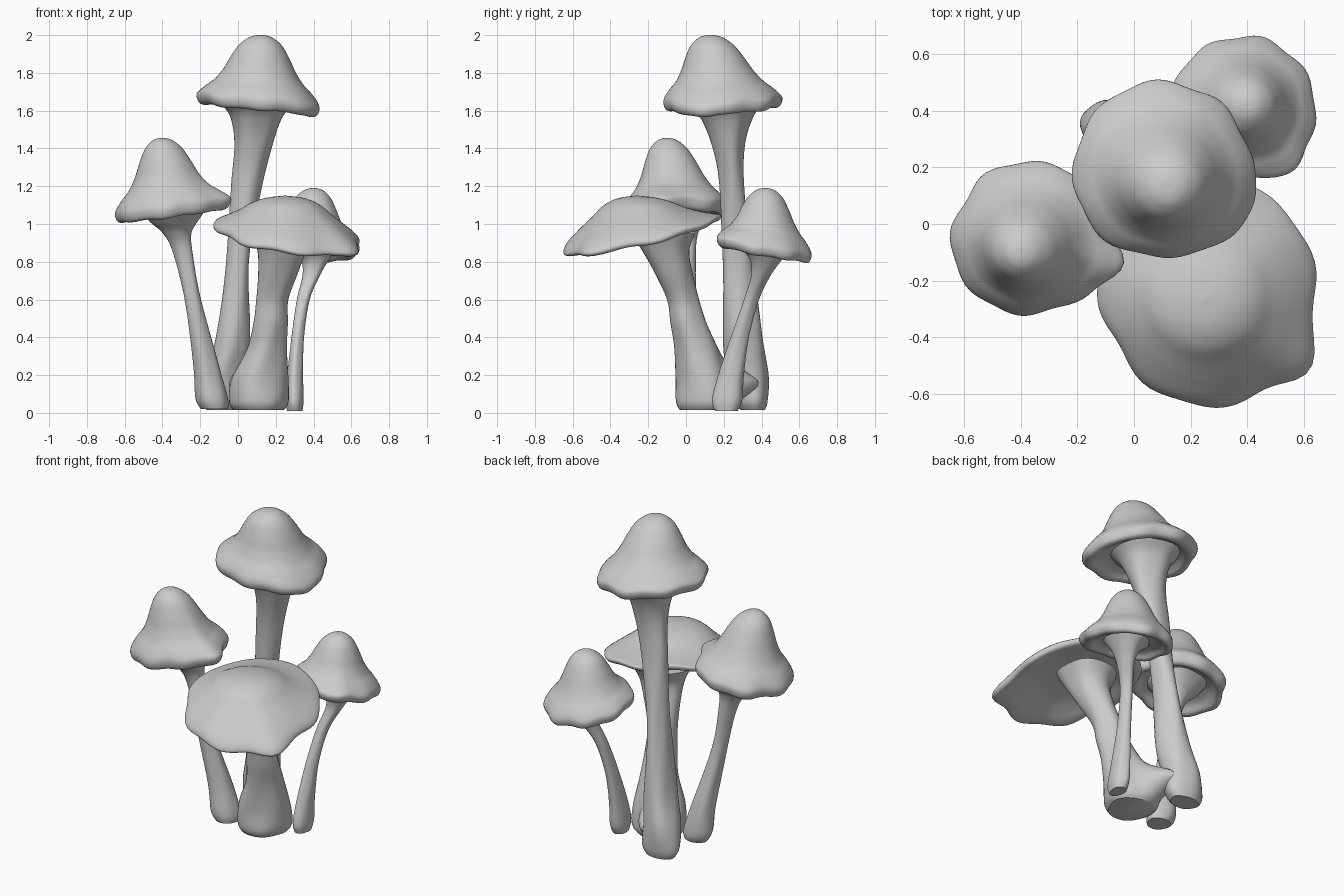
import bpy, bmesh, math
from mathutils import Vector

if "Cube" in bpy.data.objects:
    bpy.data.objects.remove(bpy.data.objects["Cube"])

SEG = 72


def spline(pts, n, closed=False):
    """Catmull-Rom samples through points of any dimension."""
    pts = [p if isinstance(p, tuple) else (p,) for p in pts]
    c, out = len(pts), []
    get = (lambda i: pts[i % c]) if closed else (lambda i: pts[max(0, min(c - 1, i))])
    for i in range(c if closed else c - 1):
        for k in range(n):
            t = k / n
            out.append(tuple(0.5 * (2 * b + (d - a) * t + (2 * a - 5 * b + 4 * d - e) * t * t
                                    + (3 * b - a - 3 * d + e) * t ** 3)
                             for a, b, d, e in zip(get(i - 1), get(i), get(i + 1), get(i + 2))))
    if not closed:
        out.append(pts[-1])
    return out


def angle_bump(a, deg, width):
    d = (math.degrees(a) - deg + 180) % 360 - 180
    return math.exp(-(d / width) ** 2)


def loft(name, rings):
    """Skin a list of rings, closing both ends."""
    bm = bmesh.new()
    vs = [[bm.verts.new(p) for p in r] for r in rings]
    for r0, r1 in zip(vs, vs[1:]):
        n = len(r0)
        for i in range(n):
            bm.faces.new((r0[i], r0[(i + 1) % n], r1[(i + 1) % n], r1[i]))
    bm.faces.new(vs[0])
    bm.faces.new(vs[-1])
    bmesh.ops.recalc_face_normals(bm, faces=bm.faces)
    me = bpy.data.meshes.new(name)
    bm.to_mesh(me)
    bm.free()
    ob = bpy.data.objects.new(name, me)
    bpy.context.collection.objects.link(ob)
    bpy.ops.object.select_all(action='DESELECT')
    ob.select_set(True)
    bpy.context.view_layer.objects.active = ob
    bpy.ops.object.shade_smooth_by_angle(angle=math.radians(50))
    return ob


# Cap profiles: (fraction of rim radius, fraction of height above rim)
BELL = [(.01, 1), (.1, .993), (.22, .95), (.37, .83), (.5, .63), (.61, .43), (.74, .26), (.89, .13),
        (1, -.01), (.96, -.15), (.84, -.18), (.7, -.1), (.5, -.06), (.1, -.04)]
FLAT = [(.01, 1), (.25, .94), (.45, .79), (.62, .55), (.8, .32), (.95, .12), (1, -.02),
        (.96, -.13), (.84, -.11), (.65, .02), (.4, .12), (.1, .15)]


def cap(name, profile, centre, apex, radii, lobe, tilt, scallop):
    """lobe: angle, reach, droop, width. scallop: wave size, wave phase."""
    rim = [r[0] for r in spline(radii, SEG // len(radii), True)]
    mean = sum(radii) / len(radii)
    c, top = Vector(centre), Vector(apex)
    rings = []
    for f, h in spline(profile, 5):
        up = max(0, min(1, h))
        ring = []
        for i in range(SEG):
            a = 2 * math.pi * i / SEG
            w = min(1, f) ** 3
            bump = angle_bump(a, lobe[0], lobe[3]) * w
            wave = (rim[i] - mean) * w
            frill = scallop[0] * w * (math.sin(8 * a + scallop[1]) + .5 * math.sin(5 * a - scallop[1]))
            r = f * (mean + wave + lobe[1] * bump + frill)
            x, y = r * math.cos(a), r * math.sin(a)
            z = c.z + h * (top.z - c.z) + (tilt[0] * x + tilt[1] * y) * (1 - up)
            z -= lobe[2] * bump + .8 * frill
            ring.append((c.x + (top.x - c.x) * up + x, c.y + (top.y - c.y) * up + y, z))
        rings.append(ring)
    return loft(name, rings)


def stem(name, path, foot=None):
    """Path points: x, y, z, radius x, radius y. foot: angle, reach of a root corner."""
    rings = []
    for x, y, z, rx, ry in spline(path, 6):
        ring = []
        for i in range(36):
            a = 2 * math.pi * i / 36
            k = 1 + .04 * math.sin(3 * a + 5 * z) + .02 * math.sin(5 * a - 9 * z)
            e = foot[1] * angle_bump(a, foot[0], 24) * math.exp(-((z - .16) / .08) ** 2) if foot else 0
            ring.append((x + (rx * k + e) * math.cos(a), y + (ry * k + e) * math.sin(a), z))
        rings.append(ring)
    return loft(name, rings)


# Tall mushroom at the back
cap("tall_cap", BELL, (.11, .19, 1.67), (.12, .13, 2.0),
    [.31, .30, .31, .31, .32, .32, .32, .33, .315, .305, .32, .32], (342, .025, .03, 14), (-.09, .03), (.007, 1))
stem("tall_stem", [(-.075, .355, .015, .09, .065), (-.075, .345, .07, .115, .09), (-.07, .33, .2, .105, .108),
                   (-.03, .3, .4, .09, .105), (0, .27, .8, .06, .078), (.045, .245, 1.2, .082, .065),
                   (.08, .225, 1.42, .1, .088), (.095, .215, 1.57, .14, .14), (.1, .21, 1.64, .2, .2)])

# Left mushroom
cap("left_cap", BELL, (-.36, -.05, 1.105), (-.40, -.10, 1.455),
    [.275, .26, .27, .27, .275, .275, .285, .285, .28, .265, .27, .285], (343, .05, .0, 14), (.13, .03), (.006, 2.5))
stem("left_stem", [(-.125, .07, .02, .07, .065), (-.14, .07, .08, .085, .08), (-.17, .06, .25, .068, .07),
                   (-.24, .01, .6, .043, .047), (-.29, 0, .85, .052, .052), (-.318, -.01, .95, .075, .075),
                   (-.335, -.02, 1.01, .125, .12), (-.34, -.03, 1.07, .17, .17)])

# Broad front mushroom
cap("broad_cap", FLAT, (.255, -.235, .955), (.25, -.26, 1.15),
    [.385, .395, .40, .42, .40, .38, .385, .37, .39, .415, .405, .41], (321, .045, -.005, 13), (-.12, .22), (.007, 0))
stem("broad_stem", [(.11, .1, .015, .13, .13), (.11, .1, .06, .155, .15), (.115, .09, .18, .15, .14),
                    (.15, .055, .34, .105, .115), (.17, .01, .48, .09, .095), (.18, -.02, .6, .085, .085),
                    (.215, -.07, .74, .105, .1), (.24, -.11, .86, .13, .125), (.245, -.12, .95, .17, .17)],
     (112, .18))

# Small mushroom at the back right
cap("small_cap", BELL, (.38, .42, .895), (.40, .42, 1.19),
    [.26, .255, .245, .245, .24, .245, .25, .25, .25, .255, .27, .265], (313, .03, .0, 14), (-.06, -.18), (.006, 4))
stem("small_stem", [(.30, .215, .01, .04, .06), (.30, .22, .07, .047, .08), (.302, .24, .2, .042, .067),
                    (.315, .285, .4, .033, .048), (.345, .345, .6, .034, .04), (.39, .395, .73, .047, .052),
                    (.41, .42, .81, .075, .085), (.405, .425, .87, .13, .13)])
